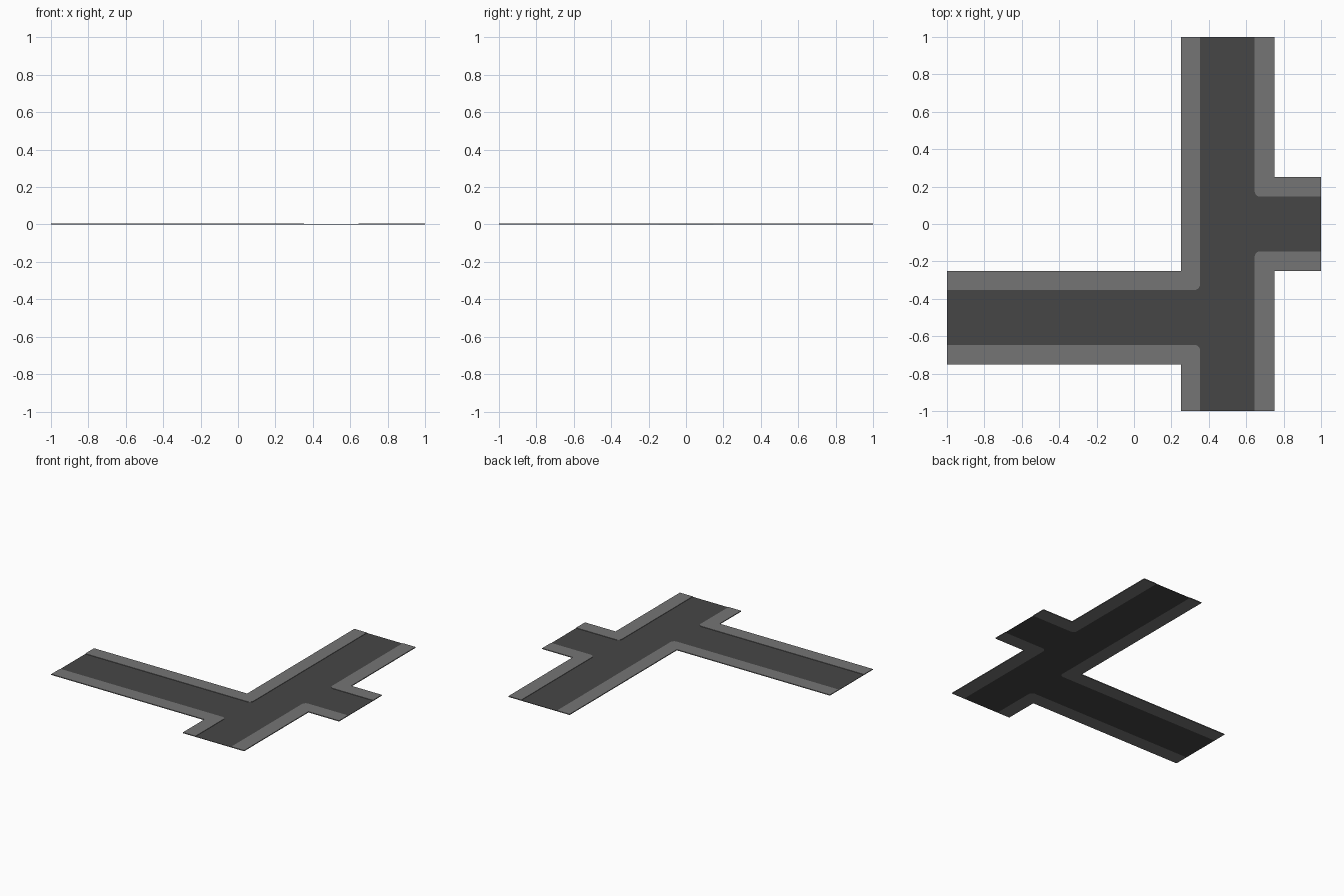
import bpy, bmesh, math

if "Cube" in bpy.data.objects:
    bpy.data.objects.remove(bpy.data.objects["Cube"])

ROAD_H, WALK_H, R, STEPS = 0.003, 0.006, 0.03, 5


def material(name, v):
    m = bpy.data.materials.new(name)
    m.diffuse_color = (v, v, v, 1)
    m.use_nodes = True
    m.node_tree.nodes["Principled BSDF"].inputs["Base Color"].default_value = m.diffuse_color
    return m


asphalt = material("dark asphalt", 0.061)
paving = material("grey paving", 0.177)


def slab(name, pts, height, mat):
    """Closed flat slab from an outline, standing on z = 0."""
    bm = bmesh.new()
    low = [bm.verts.new((x, y, 0)) for x, y in pts]
    top = [bm.verts.new((x, y, height)) for x, y in pts]
    bm.faces.new(low[::-1])
    bm.faces.new(top)
    for i in range(len(pts)):
        j = (i + 1) % len(pts)
        bm.faces.new((low[i], low[j], top[j], top[i]))
    bmesh.ops.recalc_face_normals(bm, faces=bm.faces)
    caps = [f for f in bm.faces if len(f.verts) > 4]
    bmesh.ops.triangulate(bm, faces=caps)
    me = bpy.data.meshes.new(name)
    bm.to_mesh(me)
    bm.free()
    me.materials.append(mat)
    ob = bpy.data.objects.new(name, me)
    bpy.context.collection.objects.link(ob)


def kerb_line(start, corner, end):
    """Kerb path with a rounded corner."""
    def step(p):
        d = math.dist(p, corner)
        return [(p[k] - corner[k]) / d * R for k in (0, 1)]
    u, v = step(start), step(end)
    arc = []
    for i in range(STEPS + 1):
        a = math.pi / 2 * i / STEPS
        s, c = 1 - math.sin(a), 1 - math.cos(a)
        arc.append((corner[0] + u[0] * s + v[0] * c,
                    corner[1] + u[1] * s + v[1] * c))
    return [start] + arc + [end]


# name, kerb start, kerb corner, kerb end, outer corner (clockwise round the road)
corners = [
    ("pavement_back_left", (-1, -.353), (.353, -.353), (.353, 1), (.25, -.25)),
    ("pavement_back_right", (.645, 1), (.645, .146), (1, .146), (.75, .25)),
    ("pavement_front_right", (1, -.146), (.645, -.146), (.645, -1), (.75, -.25)),
    ("pavement_front_left", (.353, -1), (.353, -.646), (-1, -.646), (.25, -.75)),
]

# L-shaped pavements, with the road filling the space between their kerbs
road = []
for name, s, c, e, o in corners:
    kerb = kerb_line(s, c, e)
    road += kerb
    if s[1] == c[1]:
        outer = [(o[0], e[1]), o, (s[0], o[1])]
    else:
        outer = [(e[0], o[1]), o, (o[0], s[1])]
    slab(name, kerb + outer, WALK_H, paving)
slab("road", road, ROAD_H, asphalt)
